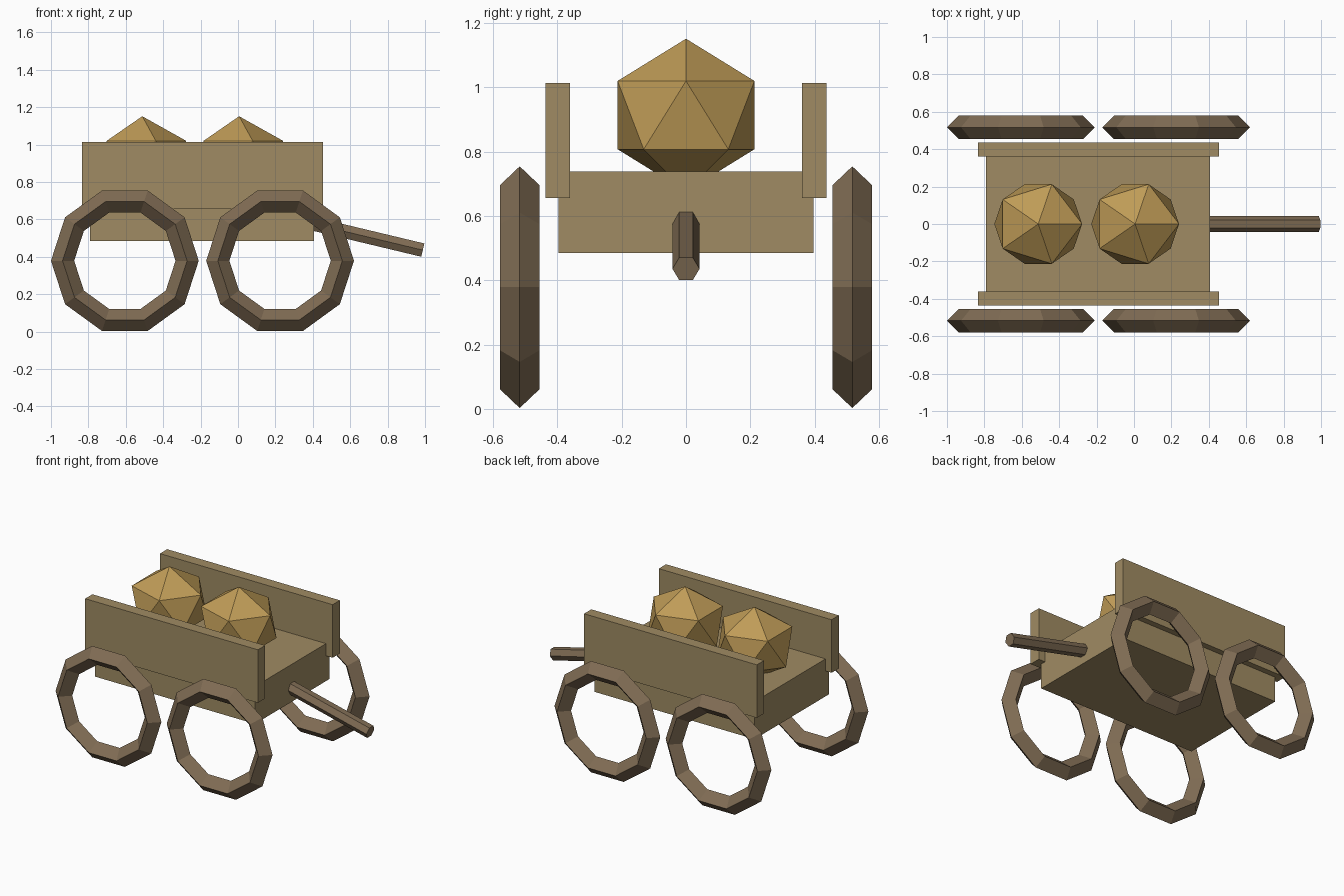
import bpy
import math
from mathutils import Vector

if "Cube" in bpy.data.objects:
    bpy.data.objects.remove(bpy.data.objects["Cube"])


def material(name, rgb):
    m = bpy.data.materials.new(name)
    m.diffuse_color = (*rgb, 1.0)
    m.use_nodes = True
    m.node_tree.nodes["Principled BSDF"].inputs["Base Color"].default_value = m.diffuse_color
    return m


PLANK = material("tan wood", (0.35, 0.26, 0.125))
DARK = material("dark wood", (0.215, 0.15, 0.088))
GOLD = material("golden straw", (0.52, 0.33, 0.095))


def finish(name, mat):
    obj = bpy.context.object
    obj.name = name
    obj.data.materials.clear()
    obj.data.materials.append(mat)
    return obj


def box(name, lo, hi, mat):
    lo, hi = Vector(lo), Vector(hi)
    bpy.ops.mesh.primitive_cube_add(size=1, location=(lo + hi) / 2)
    bpy.context.object.scale = hi - lo
    return finish(name, mat)


# Cart bed
box("cart_bed", (-0.79, -0.397, 0.485), (0.405, 0.397, 0.738), PLANK)

for side, label in ((-1, "front"), (1, "back")):
    # Side boards, overhanging the bed
    y0, y1 = sorted((side * 0.36, side * 0.437))
    box(f"{label}_side_board", (-0.835, y0, 0.656), (0.455, y1, 1.014), PLANK)

    # Open ten-sided wheel rims with a diamond section
    for x, end in ((-0.605, "left"), (0.225, "right")):
        bpy.ops.mesh.primitive_torus_add(
            major_segments=10, minor_segments=4,
            major_radius=0.333, minor_radius=0.062,
            location=(x, side * 0.517, 0.379), rotation=(math.pi / 2, 0, 0))
        finish(f"{label}_{end}_wheel", DARK)

# Faceted bales on the bed
for i, x in enumerate((-0.512, 0.006)):
    bpy.ops.mesh.primitive_ico_sphere_add(subdivisions=1, radius=0.25, location=(x, 0, 0.914))
    bpy.context.object.scale = (1.05, 1.0, 0.95)
    finish(f"bale_{i + 1}", GOLD)

# Six-sided pulling pole, sloping down from the bed
start, end = Vector((0.39, 0, 0.579)), Vector((0.988, 0, 0.436))
axis = end - start
bpy.ops.mesh.primitive_cylinder_add(vertices=6, radius=0.042, depth=axis.length,
                                    location=(start + end) / 2)
pole = finish("pull_pole", DARK)
# Tilt about y only, keeping corners to the sides and flats above and below
pole.rotation_euler = (0, math.atan2(axis.x, axis.z), 0)
